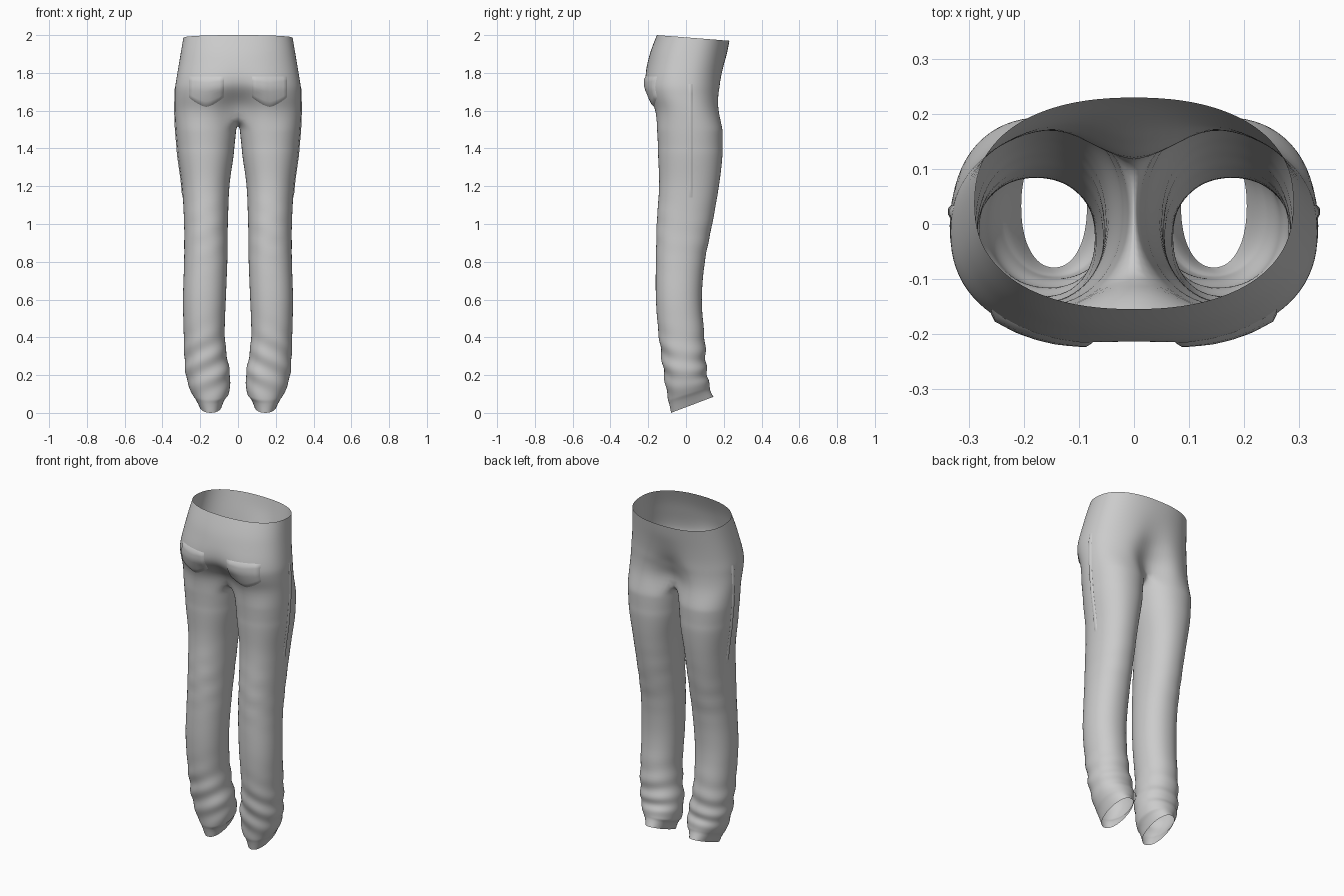
import bpy, bmesh, math
from mathutils import Vector
from mathutils.bvhtree import BVHTree

if "Cube" in bpy.data.objects:
    bpy.data.objects.remove(bpy.data.objects["Cube"])

cloth = bpy.data.materials.new("light grey cloth")
cloth.diffuse_color = (0.6, 0.6, 0.6, 1)
cloth.use_nodes = True
cloth.node_tree.nodes["Principled BSDF"].inputs["Base Color"].default_value = cloth.diffuse_color

N, H = 32, 4          # points round a leg, half-width of the inner thigh section
# leg rows: height, inner x, outer x, seat-side y, fly-side y, hem tilt
LEG = [(0.0, .085, .205, -.08, .145, .085), (.05, .068, .228, -.088, .128, .07),
       (.062, .05, .24, -.094, .128, .07), (.12, .042, .262, -.104, .12, .05),
       (.2, .042, .278, -.117, .11, .02), (.3, .058, .285, -.13, .105, 0),
       (.42, .07, .288, -.146, .097, 0), (.6, .064, .292, -.16, .084, 0),
       (.8, .056, .286, -.16, .10, 0), (1.0, .053, .286, -.156, .14, 0),
       (1.2, .045, .297, -.143, .175, 0), (1.35, .024, .317, -.148, .193, 0),
       (1.45, .012, .328, -.153, .196, 0), (1.51, .006, .333, -.157, .196, 0)]
# hip rows: height, outer x, seat y, fly y, seat centre dent, fly centre dent, front drop
HIP = [(1.60, .337, -.178, .194, .10, .115, 0), (1.66, .337, -.212, .193, .085, .08, 0),
       (1.72, .334, -.227, .194, .03, .045, 0), (1.78, .325, -.222, .198, .008, .02, 0),
       (1.85, .313, -.205, .208, 0, .006, 0), (1.92, .302, -.186, .219, 0, 0, .01),
       (2.0, .29, -.155, .23, 0, 0, .03)]


def lerp_rows(rows, steps):
    """Insert smooth in-between rows (Catmull-Rom)."""
    out = []
    for i in range(len(rows) - 1):
        p = [rows[max(0, min(len(rows) - 1, i + k))] for k in (-1, 0, 1, 2)]
        n = steps if p[2][0] - p[1][0] > .05 else 1
        for s in range(n):
            t = s / n
            out.append([b + .5 * t * (c - a + t * (2 * a - 5 * b + 4 * c - d + t * (3 * (b - c) + d - a)))
                        for a, b, c, d in zip(*p)])
    return out + [rows[-1]]


def spow(v, p):
    return math.copysign(abs(v) ** p, v)


def leg_ring(z, xi, xo, yb, yf, tilt):
    cx, cy, rx, ry = (xi + xo) / 2, (yb + yf) / 2, (xo - xi) / 2, (yf - yb) / 2
    pts = []
    for i in range(N):
        a = math.pi - 2 * math.pi * i / N       # starts at the inner thigh, goes to the fly side
        # cloth folds, strongest at the calf and behind the knee
        f = .006 * math.exp(-((z - .27) / .16) ** 2) + .003 * math.exp(-((z - .95) / .15) ** 2)
        fold = 1 + f / .1 * math.sin(z * 55 + 2.2 * math.cos(a) + a) * (.4 + .6 * abs(math.sin(a)))
        y = cy + ry * spow(math.sin(a), .93) * fold
        pts.append((cx + rx * spow(math.cos(a), .93) * fold, y,
                    z + tilt * max(0, min(1, (y - yb) / (yf - yb)))))
    return pts


def hip_arc(z, xo, yb, yf, db, df, drop):
    cy, ry = (yb + yf) / 2, (yf - yb) / 2
    pts = []
    n = N - 2 * H
    for i in range(n + 1):
        a = math.pi / 2 - math.pi * i / n
        x = xo * max(0, math.cos(a)) ** .88
        y = cy + ry * spow(math.sin(a), .85)
        dent = math.exp(-(x / .085) ** 2)
        y += db * dent if a < 0 else -df * dent
        pts.append((0 if i in (0, n) else x, y, z - drop * (y - yb) / (yf - yb)))
    return pts


# trousers: one leg tube joined to half of the hips, then mirrored
bm = bmesh.new()
rings = [[bm.verts.new(p) for p in leg_ring(*r)] for r in lerp_rows(LEG, 4)]
arcs = [[bm.verts.new(p) for p in hip_arc(*r)] for r in lerp_rows(HIP, 2)]
# crotch seam: a U from the seat seam, under, to the fly seam
first = arcs[0]
inner = []
for k in range(-H + 1, H):
    t = k / H
    end = first[0].co if t > 0 else first[-1].co
    s = abs(t)
    inner.append(bm.verts.new((0, .02 + (end.y - .02) * s, 1.525 + (end.z - 1.525) * s ** 2)))
top = inner[H - 1:] + first + inner[:H - 1]
rings.append(top)
for a, b in zip(rings, rings[1:]):
    for i in range(N):
        j = (i + 1) % N
        bm.faces.new((a[i], b[i], b[j], a[j]))
for a, b in zip(arcs, arcs[1:]):
    for i in range(len(a) - 1):
        bm.faces.new((a[i], b[i], b[i + 1], a[i + 1]))
geom = bm.verts[:] + bm.edges[:] + bm.faces[:]
dup = bmesh.ops.duplicate(bm, geom=geom)["geom"]
flip = [g for g in dup if isinstance(g, bmesh.types.BMFace)]
for v in [g for g in dup if isinstance(g, bmesh.types.BMVert)]:
    v.co.x = -v.co.x
bmesh.ops.reverse_faces(bm, faces=flip)
bmesh.ops.remove_doubles(bm, verts=bm.verts, dist=.0005)
bmesh.ops.recalc_face_normals(bm, faces=bm.faces)
# soften the hip-to-thigh join
soft = [v for v in bm.verts if 1.4 < v.co.z < 1.72]
for _ in range(3):
    bmesh.ops.smooth_vert(bm, verts=soft, factor=.4, use_axis_x=True, use_axis_y=True, use_axis_z=True)
bm.normal_update()
tree = BVHTree.FromBMesh(bm)


def finish(bm, name):
    me = bpy.data.meshes.new(name)
    bm.to_mesh(me)
    bm.free()
    me.materials.append(cloth)
    ob = bpy.data.objects.new(name, me)
    bpy.context.collection.objects.link(ob)
    for p in me.polygons:
        p.use_smooth = True
    return ob


trousers = finish(bm, "trousers")
trousers.modifiers.new("smooth", 'SUBSURF').levels = 1
trousers.modifiers["smooth"].render_levels = 1


def patch(name, nu, nv, where, ray, lift):
    """Thin cloth plate laid on the trousers; its border meets the cloth."""
    pb = bmesh.new()
    grid = []
    for i in range(nu + 1):
        row = []
        for j in range(nv + 1):
            hit, nor, _, _ = tree.ray_cast(Vector(where(i / nu, j / nv)), Vector(ray))
            edge = i in (0, nu) or j in (0, nv)
            row.append(pb.verts.new(hit + nor * (0 if edge else lift)))
        grid.append(row)
    for i in range(nu):
        for j in range(nv):
            pb.faces.new((grid[i][j], grid[i + 1][j], grid[i + 1][j + 1], grid[i][j + 1]))
    bmesh.ops.recalc_face_normals(pb, faces=pb.faces)
    if pb.faces[:][0].normal.dot(Vector(ray)) > 0:
        bmesh.ops.reverse_faces(pb, faces=pb.faces)
    return finish(pb, name)


for side, s in (("left", -1), ("right", 1)):
    # seat pocket with a pointed lower edge
    patch(side + "_seat_pocket", 16, 10, lambda u, v: (
        s * (.075 + .185 * u), -1,
        1.78 - v * (.11 + .05 * (1 - abs(2 * u - 1) ** 1.5))), (0, 1, 0), .007)
    # side seam strip down the outer thigh
    patch(side + "_side_seam", 4, 24, lambda u, v: (
        s, .012 + .022 * u, 1.74 - .6 * v), (-s, 0, 0), .004)
